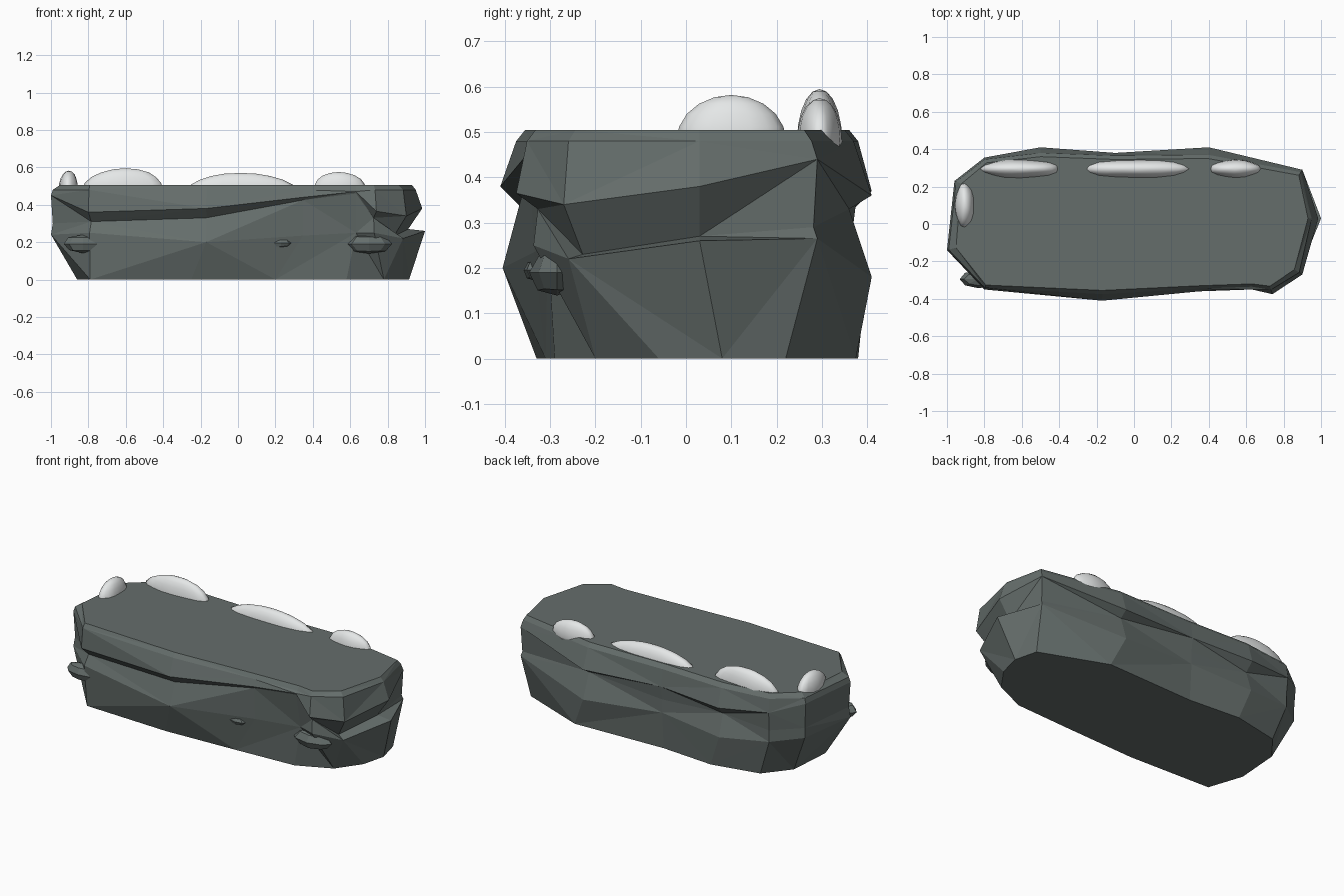
import bpy, bmesh, math, random
from mathutils import Vector

if "Cube" in bpy.data.objects:
    bpy.data.objects.remove(bpy.data.objects["Cube"])

random.seed(4)


def material(name, rgb):
    m = bpy.data.materials.new(name)
    m.diffuse_color = (*rgb, 1)
    m.use_nodes = True
    m.node_tree.nodes["Principled BSDF"].inputs["Base Color"].default_value = m.diffuse_color
    return m


rock_mat = material("slate rock", (0.13, 0.155, 0.148))
snow_mat = material("pale snow", (0.78, 0.80, 0.80))


def add_object(name, bm, mat, smooth=False):
    me = bpy.data.meshes.new(name)
    bm.to_mesh(me)
    bm.free()
    me.materials.append(mat)
    for p in me.polygons:
        p.use_smooth = smooth
    ob = bpy.data.objects.new(name, me)
    bpy.context.collection.objects.link(ob)
    return ob


# Plan outline of the slab, counter-clockwise from the left front corner
outline = [(-1.0, -.14), (-.8, -.35), (-.17, -.41), (.35, -.365), (.63, -.355), (.74, -.375), (.9, -.27),
           (.99, .03), (.9, .29), (.4, .41), (-.1, .38), (-.5, .41), (-.8, .355), (-.96, .23)]
n = len(outline)

# Footprint on the ground, same corners drawn in
foot = [(-.86, -.1), (-.79, -.31), (-.25, -.33), (.2, -.31), (.58, -.29), (.78, -.2), (.88, -.06),
        (.915, .08), (.88, .22), (.48, .375), (-.1, .355), (-.43, .38), (-.72, .32), (-.84, .17)]

# Each ring above the ground: (inset per corner, height per corner)
rings = [
    ([0, .02, .005, .03, .05, .04, .02, -.01, .0, .0, .01, .01, .01, .01],
     [.24, .25, .20, .235, .25, .25, .22, .26, .265, .18, .22, .19, .22, .24]),
    ([.01, .05, .05, .02, .01, .05, .08, .08, .01, .05, .01, .05, .01, .01],
     [.30, .31, .33, .425, .46, .33, .23, .27, .29, .33, .30, .32, .29, .30]),
    ([0, 0, .0, .005, .005, .0, 0, .005, 0, 0, 0, 0, 0, 0],
     [.45, .36, .38, .44, .47, .365, .34, .38, .44, .36, .38, .37, .40, .45]),
    ([.01, .01, .035, .02, .02, .025, .02, .04, .015, .04, .015, .03, .01, .01], [.48] * n),
    ([.05, .025, .055, .035, .035, .045, .05, .06, .035, .06, .035, .05, .03, .04], [.505] * n),
]

# Rock slab: stacked jagged rings joined with triangles and capped
bm = bmesh.new()
levels = [[bm.verts.new((x, y, 0)) for x, y in foot]]
for insets, heights in rings:
    level = []
    for i, (x, y) in enumerate(outline):
        a, b = Vector(outline[i - 1]), Vector(outline[(i + 1) % n])
        t = (b - a).normalized()
        level.append(bm.verts.new((x - t.y * insets[i], y + t.x * insets[i], heights[i])))
    levels.append(level)
for k, (lo, hi) in enumerate(zip(levels, levels[1:])):
    for i in range(n):
        j = (i + 1) % n
        if (i + k) % 2:
            bm.faces.new((lo[i], lo[j], hi[j]))
            bm.faces.new((lo[i], hi[j], hi[i]))
        else:
            bm.faces.new((lo[i], lo[j], hi[i]))
            bm.faces.new((lo[j], hi[j], hi[i]))
bm.faces.new(levels[-1])
bm.faces.new(levels[0][::-1])
add_object("rock_slab", bm, rock_mat)

# Small rock knobs poking out of the front wall: centre, radii
knobs = [((.70, -.285, .19), (.13, .06, .055)),
         ((-.83, -.295, .19), (.11, .05, .05)),
         ((.23, -.33, .195), (.06, .03, .025))]
for i, (c, r) in enumerate(knobs):
    bm = bmesh.new()
    bmesh.ops.create_uvsphere(bm, u_segments=8, v_segments=4, radius=1)
    for v in bm.verts:
        k = random.uniform(.92, 1.03)
        v.co = [c[a] + v.co[a] * r[a] * k for a in range(3)]
    add_object(f"rock_knob_{i + 1}", bm, rock_mat)

# Snow mounds along the back and left edges: centre, radii
mounds = [((-.605, .295, .48), (.215, .05, .115)),
          ((.015, .295, .48), (.285, .05, .09)),
          ((.54, .295, .48), (.14, .048, .095)),
          ((-.905, .10, .48), (.052, .12, .102))]
for i, (c, r) in enumerate(mounds):
    bm = bmesh.new()
    bmesh.ops.create_uvsphere(bm, u_segments=16, v_segments=10, radius=1)
    for v in bm.verts:
        k = 1 + .05 * math.sin(5 * v.co.x + 2 * i) * math.cos(4 * v.co.y)
        low = .4 if v.co.z < 0 else 1
        v.co = [c[a] + v.co[a] * r[a] * (k if a < 2 else low) for a in range(3)]
    add_object(f"snow_mound_{i + 1}", bm, snow_mat, True)
